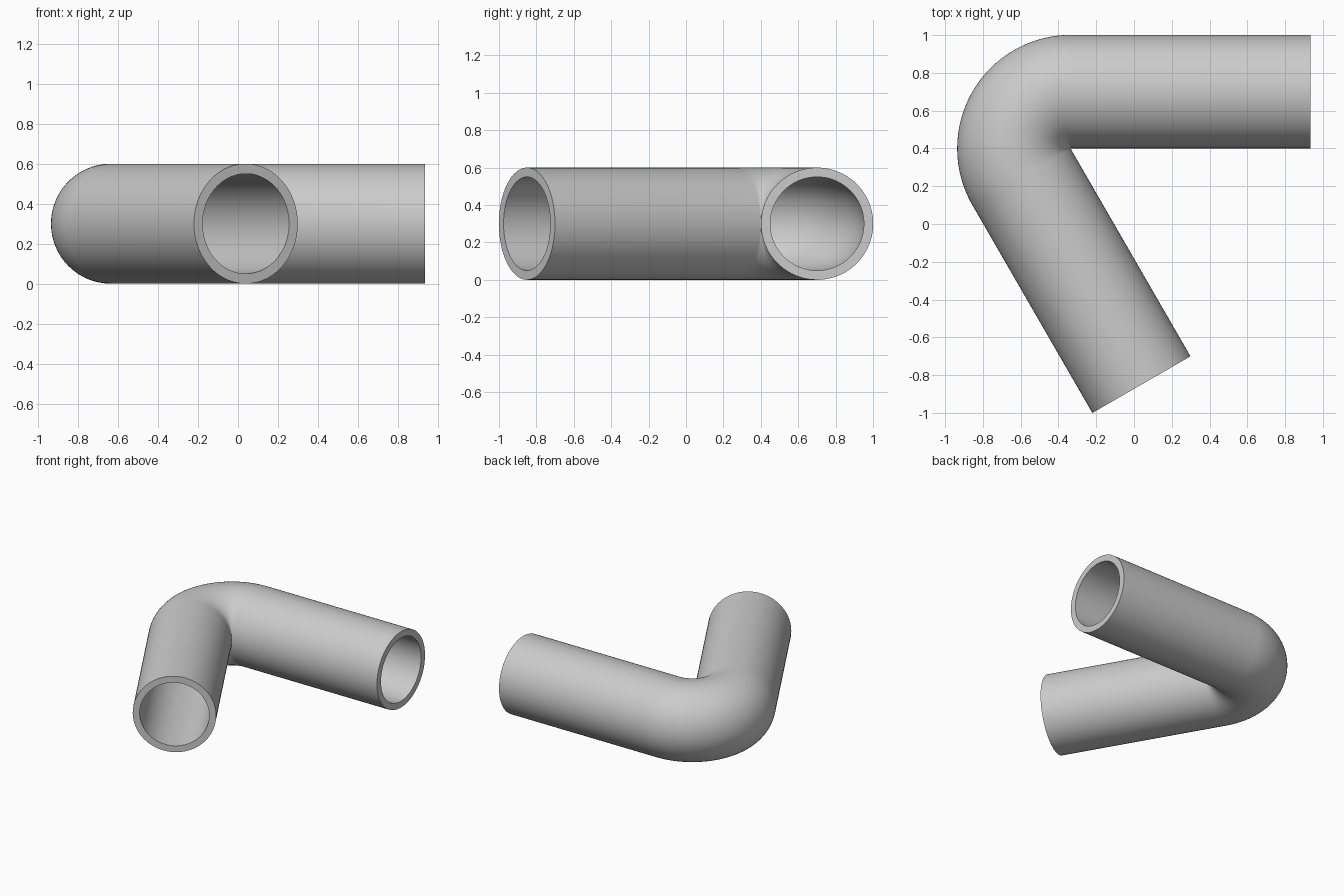
import bpy, bmesh
from math import sin, cos, pi, radians
from mathutils import Vector

cube = bpy.data.objects.get("Cube")
if cube:
    bpy.data.objects.remove(cube, do_unlink=True)

OUTER, BORE = 0.3, 0.25        # pipe radii
BEND = 0.301                   # centre line radius of the elbow
LEG = 1.27                     # straight length of each leg
SIDES, STEPS = 96, 64
PIVOT = Vector((-0.335, 0.4, OUTER))
START, END = radians(90), radians(210)

grey = bpy.data.materials.new("light grey")
grey.use_nodes = True
colour = (0.6, 0.6, 0.6, 1)
grey.diffuse_color = colour
grey.node_tree.nodes["Principled BSDF"].inputs["Base Color"].default_value = colour

# Centre line: stations of (angle about the pivot, slide along the tangent)
stations = [(START, -LEG)]
stations += [(START + (END - START) * i / STEPS, 0) for i in range(STEPS + 1)]
stations += [(END, LEG)]


def add_ring(bm, station, radius):
    angle, slide = station
    outward = Vector((cos(angle), sin(angle), 0))
    tangent = Vector((-sin(angle), cos(angle), 0))
    centre = PIVOT + outward * BEND + tangent * slide
    up = Vector((0, 0, 1))
    turns = [2 * pi * k / SIDES for k in range(SIDES)]
    return [bm.verts.new(centre + (outward * cos(t) + up * sin(t)) * radius) for t in turns]


def bridge(bm, a, b):
    for k in range(SIDES):
        n = (k + 1) % SIDES
        bm.faces.new((a[k], a[n], b[n], b[k]))


# Outer wall, bore and the two flat annular rims
bm = bmesh.new()
walls = [[add_ring(bm, s, r) for s in stations] for r in (OUTER, BORE)]
for wall in walls:
    for a, b in zip(wall, wall[1:]):
        bridge(bm, a, b)
for end in (0, -1):
    bridge(bm, walls[0][end], walls[1][end])
bmesh.ops.recalc_face_normals(bm, faces=bm.faces)

mesh = bpy.data.meshes.new("elbow_pipe")
bm.to_mesh(mesh)
bm.free()
mesh.materials.append(grey)
pipe = bpy.data.objects.new("elbow_pipe", mesh)
bpy.context.collection.objects.link(pipe)

# Smooth walls with crisp rims
bpy.ops.object.select_all(action="DESELECT")
pipe.select_set(True)
bpy.context.view_layer.objects.active = pipe
bpy.ops.object.shade_smooth_by_angle(angle=radians(30))
